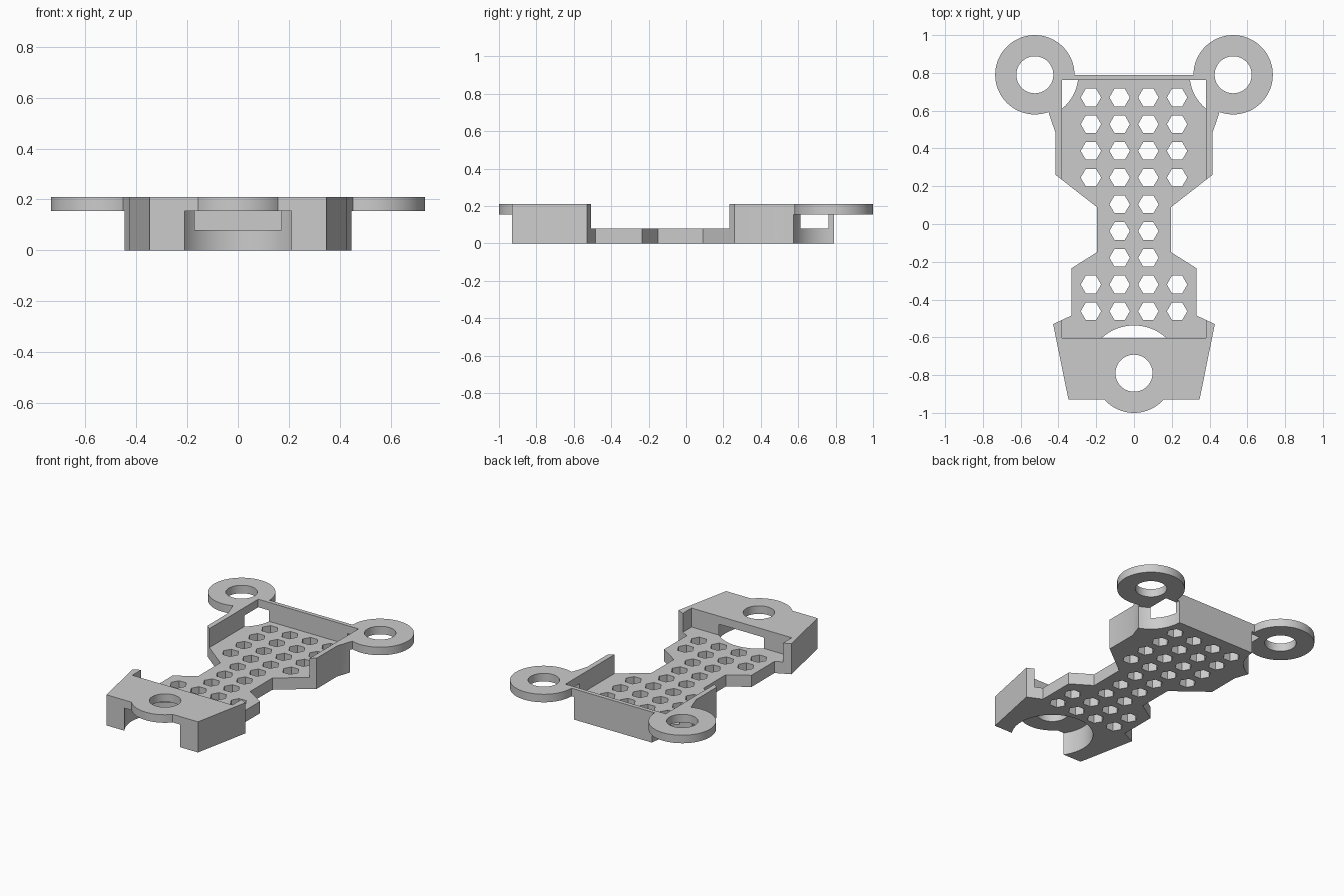
import bpy, bmesh
from math import cos, sin, tau

cube = bpy.data.objects.get("Cube")
if cube:
    bpy.data.objects.remove(cube, do_unlink=True)

TOP, FLOOR, LUG_BASE = 0.21, 0.08, 0.155
REAR_Y, FRONT_Y, LUG_X = 0.79, -0.79, 0.525

grey = bpy.data.materials.new("plain_grey")
grey.use_nodes = True
grey.diffuse_color = (0.6, 0.6, 0.6, 1)
grey.node_tree.nodes["Principled BSDF"].inputs["Base Color"].default_value = (0.6, 0.6, 0.6, 1)


def prisms(name, outlines, z0, z1):
    """One object made of flat outlines extruded from z0 to z1."""
    bm = bmesh.new()
    for pts in outlines:
        face = bm.faces.new([bm.verts.new((x, y, z0)) for x, y in pts])
        grown = bmesh.ops.extrude_face_region(bm, geom=[face])["geom"]
        verts = [g for g in grown if isinstance(g, bmesh.types.BMVert)]
        bmesh.ops.translate(bm, verts=verts, vec=(0, 0, z1 - z0))
    bmesh.ops.recalc_face_normals(bm, faces=bm.faces)
    mesh = bpy.data.meshes.new(name)
    bm.to_mesh(mesh)
    bm.free()
    mesh.materials.append(grey)
    obj = bpy.data.objects.new(name, mesh)
    bpy.context.collection.objects.link(obj)
    return obj


def circle(x, y, r, n=72):
    return [(x + r * cos(tau * i / n), y + r * sin(tau * i / n)) for i in range(n)]


def combine(target, tool, operation):
    """Apply a boolean and discard the tool."""
    tool.hide_render = True
    mod = target.modifiers.new(tool.name, "BOOLEAN")
    mod.object, mod.operation, mod.solver = tool, operation, "EXACT"
    bpy.context.view_layer.objects.active = target
    bpy.ops.object.modifier_apply(modifier=mod.name)
    bpy.data.objects.remove(tool, do_unlink=True)


def lugs(rear_r, front_r):
    return [circle(-LUG_X, REAR_Y, rear_r), circle(LUG_X, REAR_Y, rear_r),
            circle(0, FRONT_Y, front_r)]


# Body: half outline from rear to front, mirrored
half = [(0.51, REAR_Y), (0.45, 0.585), (0.415, 0.48), (0.415, 0.26), (0.197, 0.09),
        (0.197, -0.15), (0.332, -0.235), (0.332, -0.485), (0.428, -0.53), (0.347, -0.93)]
frame = prisms("bracket_frame", [half + [(-x, y) for x, y in reversed(half)]], 0, TOP)

# Clearance under the lugs, then the lugs themselves
combine(frame, prisms("lug_clearance", lugs(0.23, 0.253), -0.1, LUG_BASE), "DIFFERENCE")
combine(frame, prisms("mounting_lugs", lugs(0.21, 0.21), LUG_BASE, TOP), "UNION")

# Open tray above the floor
px, py0, py1 = 0.38, -0.603, 0.762
tray = [(-px, py0), (px, py0), (px, py1), (-px, py1)]
combine(frame, prisms("tray_pocket", [tray], FLOOR, TOP + 0.1), "DIFFERENCE")

# Screw holes and hexagonal floor vents
holes = lugs(0.098, 0.098)
for row in range(9):
    columns = (-1, 1) if row in (4, 5, 6) else (-3, -1, 1, 3)
    holes += [circle(c * 0.076, 0.67 - row * 0.1415, 0.054, 6) for c in columns]
combine(frame, prisms("hole_cutters", holes, -0.1, TOP + 0.1), "DIFFERENCE")

bpy.ops.object.select_all(action="DESELECT")
frame.select_set(True)
bpy.context.view_layer.objects.active = frame
bpy.ops.object.shade_smooth_by_angle(angle=0.4)
